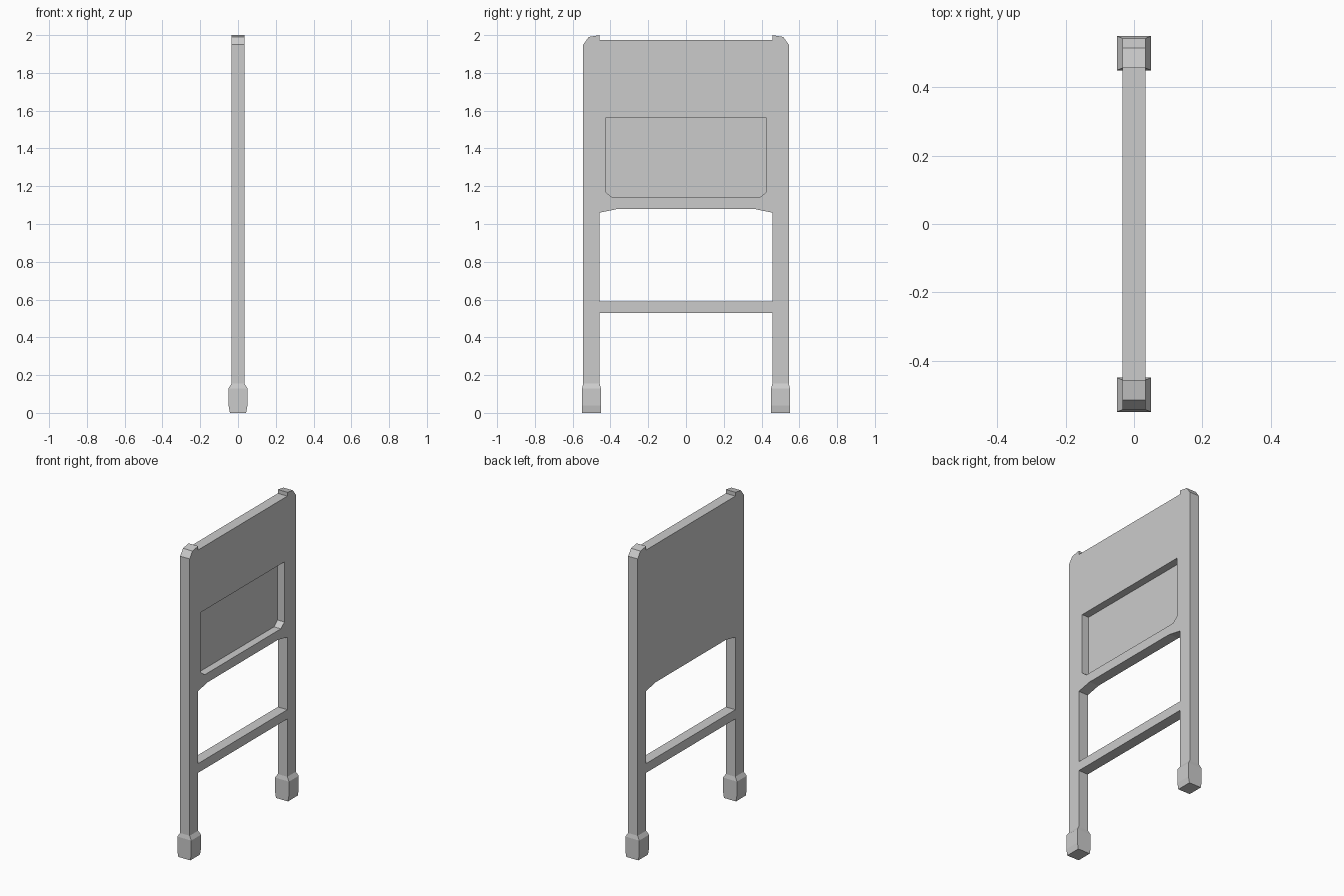
import bpy, bmesh

if "Cube" in bpy.data.objects:
    bpy.data.objects.remove(bpy.data.objects["Cube"])

HALF = 0.034      # half thickness of the frame in x
FLOOR = -0.015    # x position of the recess floor


def add_object(name, bm):
    bmesh.ops.recalc_face_normals(bm, faces=bm.faces[:])
    mesh = bpy.data.meshes.new(name)
    bm.to_mesh(mesh)
    bm.free()
    obj = bpy.data.objects.new(name, mesh)
    bpy.context.collection.objects.link(obj)
    return obj


def mirrored(half):
    """Close a (y, z) half outline by mirroring it across y = 0."""
    return half + [(-y, z) for y, z in reversed(half)]


def slab(name, outline, x0, x1):
    """Extrude a (y, z) outline from x0 to x1."""
    bm = bmesh.new()
    face = bm.faces.new([bm.verts.new((x0, y, z)) for y, z in outline])
    new = bmesh.ops.extrude_face_region(bm, geom=[face])["geom"]
    verts = [v for v in new if isinstance(v, bmesh.types.BMVert)]
    bmesh.ops.translate(bm, verts=verts, vec=(x1 - x0, 0, 0))
    return add_object(name, bm)


# Frame: two legs and the board between them in one outline
frame = slab("frame_with_board", mirrored([
    (0.36, 1.08), (0.457, 1.06), (0.457, 0.155), (0.544, 0.155),
    (0.544, 1.95), (0.515, 1.99), (0.457, 2.0), (0.457, 1.975)]),
    -HALF, HALF)

# Recess on the +x side with clipped lower corners
cutter = slab("recess_cutter", mirrored([
    (0.39, 1.14), (0.427, 1.17), (0.427, 1.56)]), FLOOR, 0.1)
mod = frame.modifiers.new("recess", "BOOLEAN")
mod.operation = "DIFFERENCE"
mod.solver = "EXACT"
mod.object = cutter
bpy.context.view_layer.objects.active = frame
frame.select_set(True)
bpy.ops.object.modifier_apply(modifier=mod.name)
bpy.data.objects.remove(cutter, do_unlink=True)

# Cross rung between the legs
slab("cross_rung", mirrored([(0.457, 0.53), (0.457, 0.59)]), -HALF, HALF)


# Feet: flared square sleeves, stacked rings of (z, half x, half y)
def foot(name, y):
    rings = [(0.0, 0.043, 0.05), (0.04, 0.05, 0.05),
             (0.13, 0.05, 0.05), (0.155, HALF, 0.0435)]
    bm = bmesh.new()
    loops = [[bm.verts.new((sx * hx, y + sy * hy, z))
              for sx, sy in ((-1, -1), (1, -1), (1, 1), (-1, 1))]
             for z, hx, hy in rings]
    for a, b in zip(loops, loops[1:]):
        for i in range(4):
            j = (i + 1) % 4
            bm.faces.new((a[i], a[j], b[j], b[i]))
    bm.faces.new(loops[0])
    bm.faces.new(loops[-1])
    add_object(name, bm)


foot("front_foot", -0.5005)
foot("back_foot", 0.5005)
